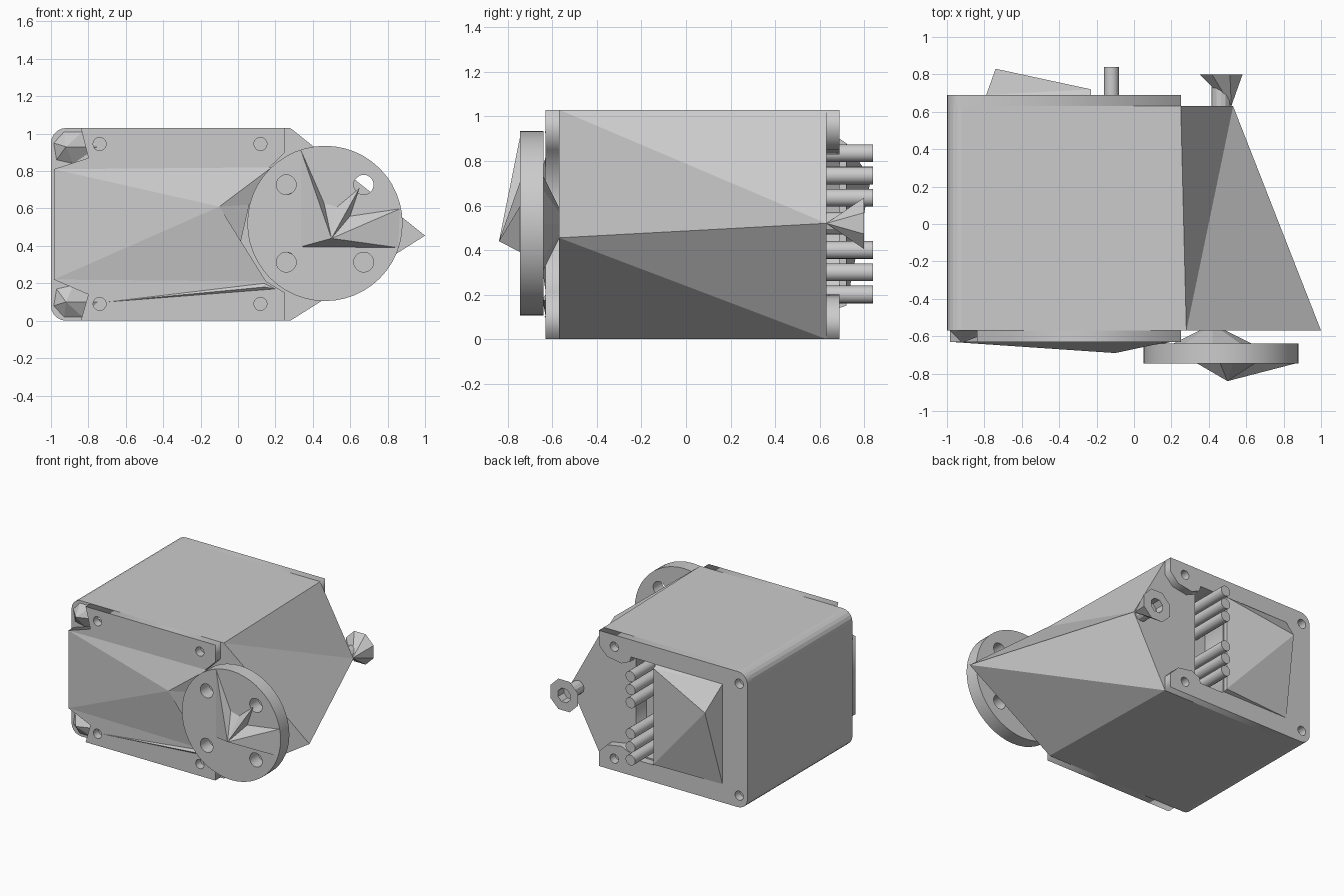
import bpy, bmesh
from math import sin, cos, pi
from mathutils import Matrix, Vector

if "Cube" in bpy.data.objects:
    bpy.data.objects.remove(bpy.data.objects["Cube"])

TOP = 1.03


def mesh_object(name, verts, faces):
    bm = bmesh.new()
    vs = [bm.verts.new(v) for v in verts]
    for f in faces:
        bm.faces.new([vs[i] for i in f])
    bmesh.ops.recalc_face_normals(bm, faces=bm.faces)
    me = bpy.data.meshes.new(name)
    bm.to_mesh(me)
    bm.free()
    ob = bpy.data.objects.new(name, me)
    bpy.context.collection.objects.link(ob)
    return ob


def ring(x, z, r, n=16, start=0.0):
    return [(x + r * cos(start + 2 * pi * i / n), z + r * sin(start + 2 * pi * i / n)) for i in range(n)]


def arc(x, z, r, a0, a1, n=5):
    return [(x + r * cos(a0 + (a1 - a0) * i / n), z + r * sin(a0 + (a1 - a0) * i / n)) for i in range(n + 1)]


def plate(name, y0, y1, outline, holes=()):
    """Filled outline in x/z with holes, extruded from y0 to y1."""
    cu = bpy.data.curves.new(name, 'CURVE')
    cu.dimensions, cu.fill_mode = '2D', 'BOTH'
    cu.extrude = abs(y1 - y0) / 2
    for pts in [outline, *holes]:
        sp = cu.splines.new('POLY')
        sp.points.add(len(pts) - 1)
        for p, (x, z) in zip(sp.points, pts):
            p.co = (x, z, 0, 1)
        sp.use_cyclic_u = True
    tmp = bpy.data.objects.new(name, cu)
    bpy.context.collection.objects.link(tmp)
    bpy.context.view_layer.update()
    me = bpy.data.meshes.new_from_object(tmp.evaluated_get(bpy.context.evaluated_depsgraph_get()))
    bpy.data.objects.remove(tmp)
    me.transform(Matrix.Translation((0, (y0 + y1) / 2, 0)) @ Matrix.Rotation(pi / 2, 4, 'X'))
    ob = bpy.data.objects.new(name, me)
    bpy.context.collection.objects.link(ob)
    return ob


def pyramid(name, y, base, apex):
    n = len(base)
    verts = [(x, y, z) for x, z in base] + [apex]
    return mesh_object(name, verts, [(i, (i + 1) % n, n) for i in range(n)] + [tuple(range(n))])


def frustum(name, x, z, y0, r0, y1, r1, n):
    verts = [(px, y0, pz) for px, pz in ring(x, z, r0, n)] + [(px, y1, pz) for px, pz in ring(x, z, r1, n)]
    faces = [(i, (i + 1) % n, n + (i + 1) % n, n + i) for i in range(n)]
    return mesh_object(name, verts, faces + [tuple(range(n)), tuple(range(n, 2 * n))])


# Main case: rounded left corners, folded nose on the right
left = arc(-0.92, 0.95, 0.08, pi / 2, pi) + arc(-0.92, 0.08, 0.08, pi, 1.5 * pi)
front = left + [(0.28, 0), (1.0, 0.455), (0.28, TOP)]
back = left + [(0.25, 0), (0.53, 0.52), (0.25, TOP)]
n, k = len(front), len(left)
faces = [(i, (i + 1) % n, n + (i + 1) % n, n + i) for i in range(n) if i not in (k, k + 1)]
faces += [(k, k + 1, n + k), (k + 1, n + k + 1, n + k),
          (k + 1, k + 2, n + k + 1), (k + 2, n + k + 2, n + k + 1)]
faces += [tuple(range(n)), tuple(range(n, 2 * n))]
case = mesh_object("case", [(x, -0.57, z) for x, z in front] + [(x, 0.63, z) for x, z in back], faces)

# Connector slot in the back of the case
cutter = plate("slot_cutter", 0.5, 0.75, [(-0.22, 0.14), (-0.02, 0.14), (-0.02, 0.9), (-0.22, 0.9)])
bm = bmesh.new()
bm.from_mesh(cutter.data)
bmesh.ops.remove_doubles(bm, verts=bm.verts, dist=1e-5)
bmesh.ops.recalc_face_normals(bm, faces=bm.faces)
bm.to_mesh(cutter.data)
bm.free()
cutter.hide_render = True
cutter.hide_set(True)
mod = case.modifiers.new("slot", 'BOOLEAN')
mod.object, mod.operation, mod.solver = cutter, 'DIFFERENCE', 'EXACT'

# Back frame with lugs, cut away on the nose side
upper = [(-0.22, 0.9), (-0.02, 0.9), (-0.01, 0.86), (0.06, 0.83), (0.18, 0.85), (0.25, 0.92), (0.25, TOP)]
lower = [(x, TOP - z) for x, z in reversed(upper)]
plate("back_frame", 0.63, 0.69, left + lower + upper,
      [ring(x, z, 0.035) for x in (-0.93, 0.12) for z in (0.09, 0.94)])

# Raised faceted cover on the back
b = [(-0.79, 0.69, 0.14), (-0.79, 0.69, 0.9), (-0.23, 0.69, 0.9), (-0.23, 0.69, 0.14),
     (-0.23, 0.72, 0.88), (-0.23, 0.72, 0.15), (-0.74, 0.83, 0.72)]
mesh_object("back_cover", b, [(0, 1, 2, 3), (0, 1, 6), (1, 2, 4), (1, 4, 6), (4, 5, 6),
                              (5, 3, 0), (5, 0, 6), (2, 3, 5, 4)])

# Two groups of three connector pins
for z in (0.2, 0.3, 0.4, 0.635, 0.735, 0.835):
    pin = frustum("connector_pin", -0.12, z, 0.5, 0.04, 0.84, 0.04, 16)
    for f in pin.data.polygons:
        f.use_smooth = len(f.vertices) == 4
    pin.data.set_sharp_from_angle(angle=0.6)

# Rear idler: shaft and flared octagonal screw with a socket
c, r = (0.465, 0.52), 0.125
outer = [(x, 0.8, z) for x, z in ring(*c, r, 8, pi / 8)]
inner = [(x, 0.8, z) for x, z in ring(*c, 0.055, 8, pi / 8)]
deep = [(x, 0.73, z) for x, z in ring(*c, 0.055, 8, pi / 8)]
fs = []
for i in range(8):
    j = (i + 1) % 8
    fs += [(i, j, 24), (i, j, 8 + j, 8 + i), (8 + i, 8 + j, 16 + j, 16 + i)]
mesh_object("idler_screw", outer + inner + deep + [(0.52, 0.63, 0.52)], fs + [tuple(range(16, 24))])
frustum("idler_shaft", *c, 0.6, 0.05, 0.73, 0.05, 12)

# Front plate with corner lugs
plate("front_plate", -0.63, -0.57,
      [(-0.84, TOP), (0.25, TOP), (0.25, 0.9), (0.2, 0.85), (0.04, 0.7), (0.06, 0.62), (0.0, 0.36),
       (0.15, 0.21), (0.25, 0.15), (0.25, 0), (-0.84, 0), (-0.8, 0.14), (-0.985, 0.22),
       (-0.985, 0.81), (-0.8, 0.87)],
      [ring(x, z, 0.035) for x in (-0.74, 0.12) for z in (0.09, 0.945)])

# Front panel rising to an off-centre point, and a thin ridge under it
pyramid("front_panel", -0.63, [(-0.985, 0.22), (0.15, 0.21), (0.0, 0.36), (0.06, 0.62), (0.18, 0.82),
                               (-0.985, 0.81)], (-0.1, -0.69, 0.61))
pyramid("front_ridge", -0.63, [(-0.7, 0.1), (0.2, 0.17), (0.14, 0.2)], (0.14, -0.645, 0.18))

# Crumpled corner lugs on the left of the front
for s in (0, 1):
    z = [TOP * s + (1 - 2 * s) * v for v in (0.02, 0.08, 0.17, 0.19, 0.1)]
    pyramid("front_corner_lug", -0.57, [(-0.93, z[0]), (-0.985, z[1]), (-0.97, z[2]), (-0.88, z[3]),
                                        (-0.75, z[4]), (-0.83, z[0])], (-0.92, -0.635, z[4]))

# Output boss, horn disc with four holes, and its faceted hub
frustum("output_boss", 0.42, 0.52, -0.565, 0.06, -0.645, 0.22, 8)
plate("horn_disc", -0.745, -0.64, ring(*c, 0.415, 48),
      [ring(0.465 + sx * 0.207, 0.52 + sz * 0.207, 0.053, 20) for sx in (-1, 1) for sz in (-1, 1)])
pyramid("horn_hub", -0.744, [(0.335, 0.395), (0.86, 0.39), (0.87, 0.6), (0.6, 0.56), (0.65, 0.71),
                             (0.53, 0.61), (0.46, 0.63), (0.335, 0.915)], (0.5, -0.84, 0.44))
